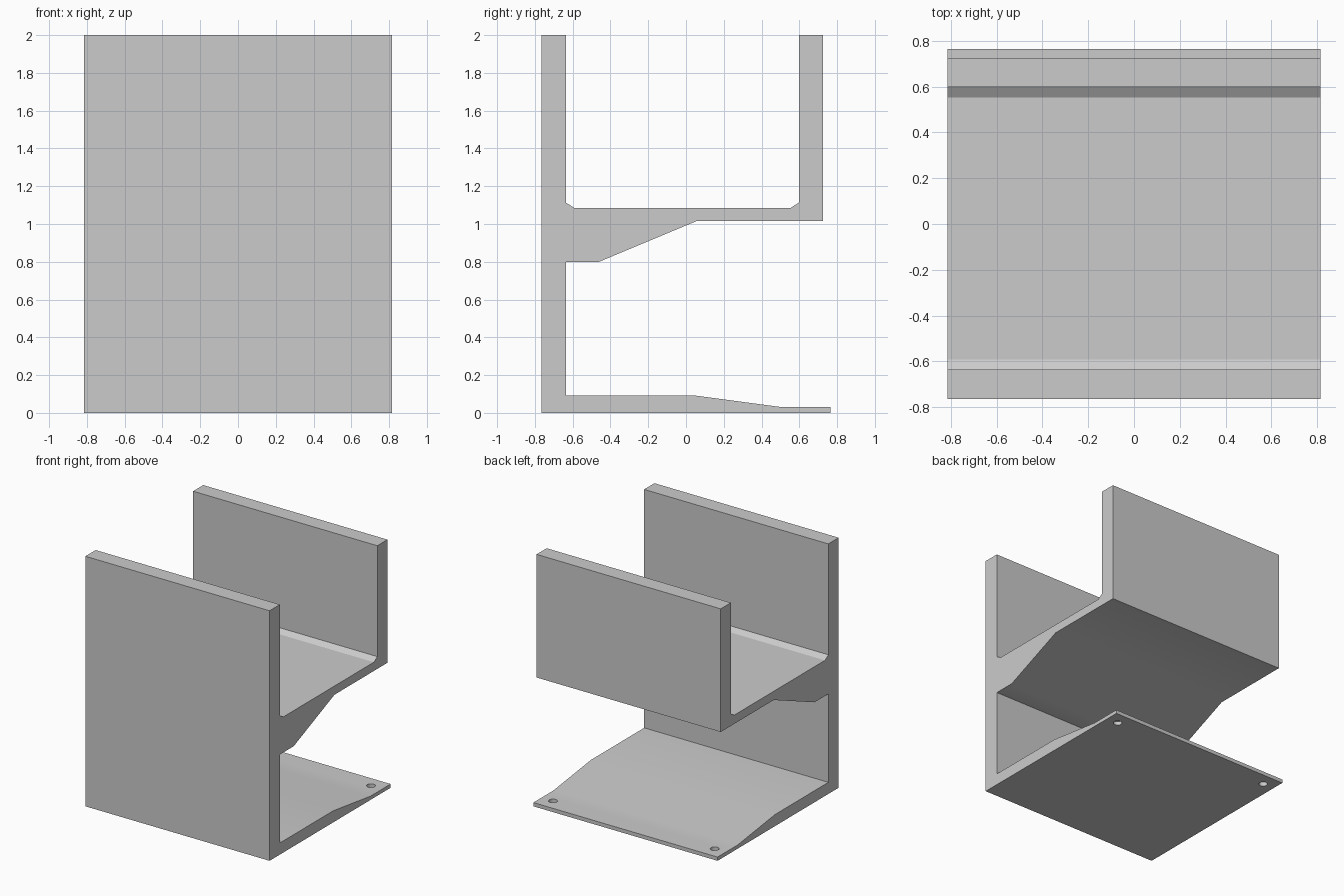
import bpy
import bmesh
import math

cube = bpy.data.objects.get("Cube")
if cube:
    bpy.data.objects.remove(cube)

HALF_WIDTH = 0.815

grey = bpy.data.materials.new("plain grey")
grey.use_nodes = True
colour = (0.6, 0.6, 0.6, 1)
grey.diffuse_color = colour
grey.node_tree.nodes["Principled BSDF"].inputs["Base Color"].default_value = colour

# Side profile (y, z) of the bracket
profile = [
    (-0.765, 0), (0.765, 0), (0.765, 0.03), (0.51, 0.03),             # base flange
    (0.04, 0.093), (-0.635, 0.093),                                   # base plate
    (-0.635, 0.8), (-0.46, 0.8), (0.055, 1.015), (0.725, 1.015),      # shelf gusset
    (0.725, 2), (0.597, 2), (0.597, 1.113), (0.553, 1.085),           # back wall
    (-0.592, 1.085), (-0.635, 1.113), (-0.635, 2), (-0.765, 2),       # front wall
]


def extrude_profile(name, points):
    bm = bmesh.new()
    face = bm.faces.new([bm.verts.new((-HALF_WIDTH, y, z)) for y, z in points])
    result = bmesh.ops.extrude_face_region(bm, geom=[face])
    moved = [v for v in result["geom"] if isinstance(v, bmesh.types.BMVert)]
    bmesh.ops.translate(bm, verts=moved, vec=(2 * HALF_WIDTH, 0, 0))
    bmesh.ops.recalc_face_normals(bm, faces=bm.faces)
    mesh = bpy.data.meshes.new(name)
    bm.to_mesh(mesh)
    bm.free()
    obj = bpy.data.objects.new(name, mesh)
    bpy.context.collection.objects.link(obj)
    return obj


bracket = extrude_profile("bracket", profile)
bracket.data.materials.append(grey)

# Screw holes in the base flange
for side, x in (("left", 0.715), ("right", -0.715)):
    bpy.ops.mesh.primitive_cylinder_add(vertices=32, radius=0.032, depth=0.2,
                                        location=(x, 0.66, 0.015))
    cutter = bpy.context.object
    cutter.name = side + "_hole_cutter"
    cutter.data.materials.append(grey)
    cutter.hide_render = True
    cutter.hide_set(True)
    hole = bracket.modifiers.new(side + "_hole", "BOOLEAN")
    hole.operation = "DIFFERENCE"
    hole.solver = "EXACT"
    hole.object = cutter

# Apply the holes, then smooth the gentle slopes
bpy.ops.object.select_all(action="DESELECT")
bracket.select_set(True)
bpy.context.view_layer.objects.active = bracket
for modifier in list(bracket.modifiers):
    bpy.ops.object.modifier_apply(modifier=modifier.name)
for side in ("left", "right"):
    bpy.data.objects.remove(bpy.data.objects[side + "_hole_cutter"])
bpy.ops.object.shade_smooth_by_angle(angle=math.radians(30))
